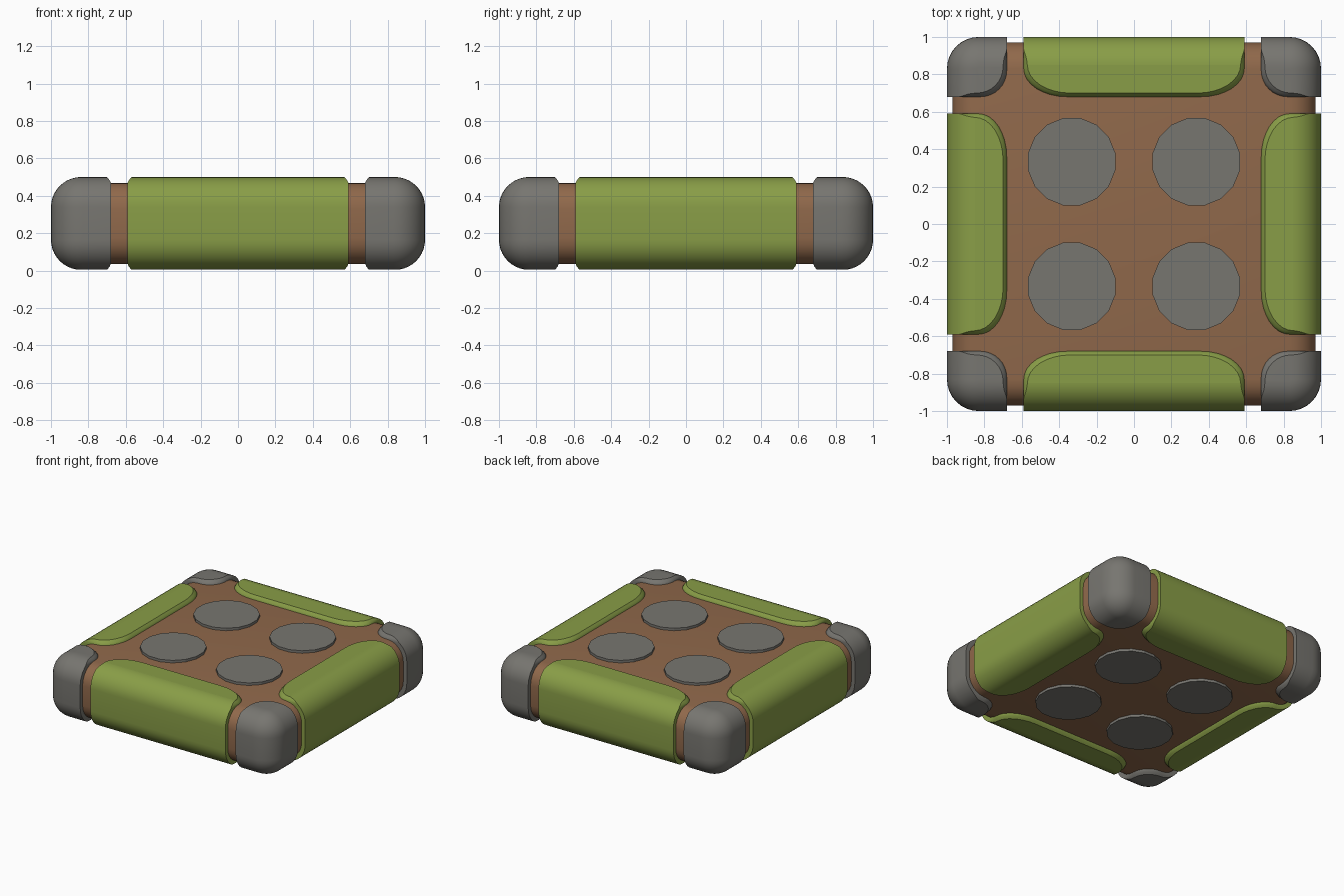
import bpy, bmesh, math
from mathutils import Matrix

if "Cube" in bpy.data.objects:
    bpy.data.objects.remove(bpy.data.objects["Cube"])

BOTTOM, TOP, ROUND = 0.005, 0.5, 0.16


def material(name, rgb):
    m = bpy.data.materials.new(name)
    m.diffuse_color = (*rgb, 1)
    m.use_nodes = True
    m.node_tree.nodes["Principled BSDF"].inputs["Base Color"].default_value = m.diffuse_color
    return m


brown = material("earth brown", (0.28, 0.14, 0.07))
green = material("grass green", (0.25, 0.34, 0.063))
grey = material("stone grey", (0.185, 0.18, 0.163))


def finish(name, bm, mat, angle=35):
    bmesh.ops.recalc_face_normals(bm, faces=bm.faces)
    me = bpy.data.meshes.new(name)
    bm.to_mesh(me)
    bm.free()
    me.materials.append(mat)
    ob = bpy.data.objects.new(name, me)
    bpy.context.collection.objects.link(ob)
    bpy.ops.object.select_all(action='DESELECT')
    bpy.context.view_layer.objects.active = ob
    ob.select_set(True)
    bpy.ops.object.shade_smooth_by_angle(angle=math.radians(angle))
    return ob


def arc(cx, cy, rx, ry, a0, a1, n=8):
    return [(cx + rx * math.cos(math.radians(a0 + (a1 - a0) * i / n)),
             cy + ry * math.sin(math.radians(a0 + (a1 - a0) * i / n))) for i in range(n + 1)]


def levels():
    """Rings bottom to top: (z, inset of outer sides, inset of inner sides)."""
    half = []
    for i in range(11):
        a = math.pi / 2 * i / 10
        rise = ROUND * math.sin(a)
        z = TOP - ROUND + rise
        inner = max(0, 0.025 - (TOP - z)) * 0.8
        half.append((z, ROUND * (1 - math.cos(a)), inner))
    return [(BOTTOM + TOP - z, d, e) for z, d, e in reversed(half)] + half


def stacked(name, outline, mat, turn):
    bm = bmesh.new()
    rings = [[bm.verts.new((x, y, z)) for x, y in outline(d, e)] for z, d, e in levels()]
    n = len(rings[0])
    for a, b in zip(rings, rings[1:]):
        for i in range(n):
            j = (i + 1) % n
            bm.faces.new((a[i], a[j], b[j], b[i]))
    bm.faces.new(rings[0])
    bm.faces.new(rings[-1])
    bmesh.ops.rotate(bm, verts=bm.verts, cent=(0, 0, 0),
                     matrix=Matrix.Rotation(math.pi / 2 * turn, 3, 'Z'))
    return finish(name, bm, mat)


def edge_outline(d, e):
    # straight outer side at y = 1, rounded inner corners
    w, y0 = 0.59 - e, 0.68 + e
    rx, ry = 0.23, 0.15
    return ([(w, 1 - d), (-w, 1 - d)]
            + arc(-w + rx, y0 + ry, rx, ry, 180, 270)
            + arc(w - rx, y0 + ry, rx, ry, 270, 360))


def corner_outline(d, e):
    # rounded outer and inner corners, crisp ends
    o, i = 1 - d, 0.68 + e
    ro, ri = max(0.17 - d, 0.01), 0.14
    return ([(o, i)] + arc(o - ro, o - ro, ro, ro, 0, 90) + [(i, o)]
            + arc(i + ri, i + ri, ri, ri, 180, 270))


# Brown body: rounded slab
bm = bmesh.new()
bmesh.ops.create_cube(bm, size=1)
bmesh.ops.scale(bm, vec=(1.94, 1.94, 0.435), verts=bm.verts)
bmesh.ops.translate(bm, vec=(0, 0, 0.2525), verts=bm.verts)
bmesh.ops.bevel(bm, geom=bm.edges[:], offset=0.14, segments=6, profile=0.5, affect='EDGES')
finish("body", bm, brown)

# Green edge pads and grey corner caps
for k, side in enumerate(("back", "left", "front", "right")):
    stacked("edge_pad_" + side, edge_outline, green, k)
for k, side in enumerate(("back_right", "back_left", "front_left", "front_right")):
    stacked("corner_cap_" + side, corner_outline, grey, k)

# Round studs passing through the slab, showing above and below
for sx in (-1, 1):
    for sy in (-1, 1):
        bm = bmesh.new()
        bmesh.ops.create_cone(bm, cap_ends=True, segments=16, radius1=0.238, radius2=0.238,
                              depth=0.475)
        bmesh.ops.rotate(bm, verts=bm.verts, cent=(0, 0, 0),
                         matrix=Matrix.Rotation(math.pi / 16, 3, 'Z'))
        bmesh.ops.translate(bm, vec=(sx * 0.333, sy * 0.333, 0.2525), verts=bm.verts)
        finish("stud", bm, grey, 20)
